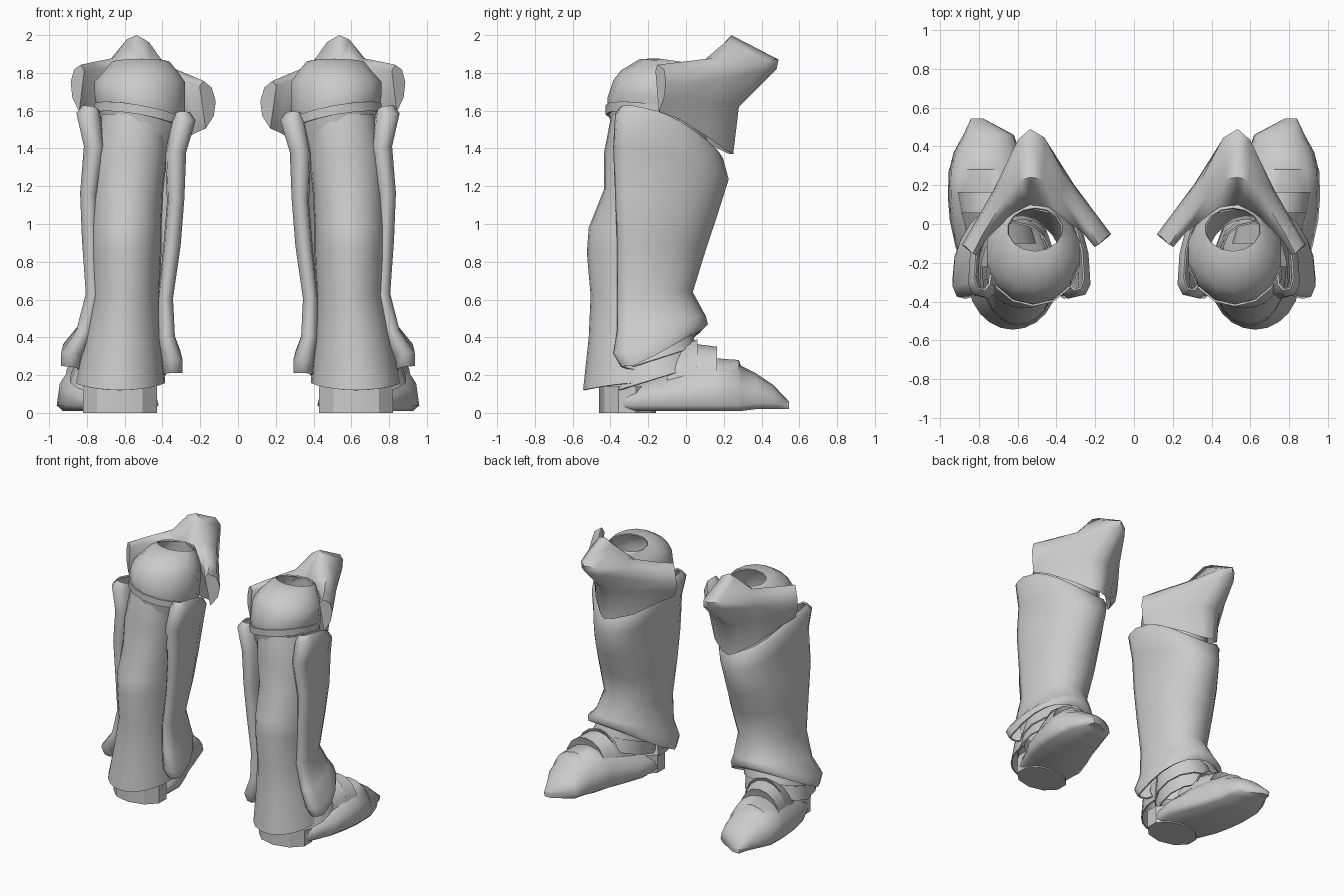
import bpy
import bmesh
from math import sin, cos, pi

if "Cube" in bpy.data.objects:
    bpy.data.objects.remove(bpy.data.objects["Cube"])

steel = bpy.data.materials.new("grey_steel")
steel.use_nodes = True
GREY = (0.6, 0.6, 0.6, 1)
steel.diffuse_color = GREY
steel.node_tree.nodes["Principled BSDF"].inputs["Base Color"].default_value = GREY


def loft(name, rows, closed=False, caps=False, thickness=0.0, angle=0.7):
    """Skin a list of equal-length point rows and mirror it to the other leg."""
    bm = bmesh.new()
    grid = [[bm.verts.new(p) for p in row] for row in rows]
    count = len(grid[0])
    for a, b in zip(grid, grid[1:]):
        for i in range(count if closed else count - 1):
            j = (i + 1) % count
            bm.faces.new((a[i], a[j], b[j], b[i]))
    if caps:
        bm.faces.new(grid[0])
        bm.faces.new(grid[-1])
    bmesh.ops.recalc_face_normals(bm, faces=bm.faces)
    mesh = bpy.data.meshes.new(name)
    bm.to_mesh(mesh)
    bm.free()
    mesh.materials.append(steel)
    obj = bpy.data.objects.new(name, mesh)
    bpy.context.collection.objects.link(obj)
    bpy.ops.object.select_all(action="DESELECT")
    obj.select_set(True)
    bpy.context.view_layer.objects.active = obj
    if thickness:
        shell = obj.modifiers.new("shell", "SOLIDIFY")
        shell.thickness = thickness
        shell.offset = 0
        bpy.ops.object.modifier_apply(modifier="shell")
    obj.modifiers.new("other_leg", "MIRROR").use_mirror_merge = False
    bpy.ops.object.modifier_apply(modifier="other_leg")
    bpy.ops.object.shade_smooth_by_angle(angle=angle)


def ring(x0, x1, y0, y1, z_back, z_front, tilt=0.0, sides=14):
    """Closed oval, sloping from heel side to toe side and tilted sideways."""
    pts = []
    for i in range(sides):
        a = 2 * pi * i / sides
        t = (1 - cos(a)) / 2
        across = (x1 - x0) / 2 * sin(a)
        pts.append(((x0 + x1) / 2 + across, y0 + (y1 - y0) * t,
                    z_back + (z_front - z_back) * t + tilt * across))
    return pts


def arc(x0, x1, y_open, y_far, z_open, z_far, bow=1.5, steps=12):
    """Half oval, open towards y_open; bow shapes the slope of its edge."""
    pts = []
    for i in range(steps + 1):
        a = pi * i / steps
        s = max(sin(a), 0)
        pts.append(((x0 + x1) / 2 - (x1 - x0) / 2 * cos(a),
                    y_open + (y_far - y_open) * s ** 0.85,
                    z_open + (z_far - z_open) * s ** bow))
    return pts


# Shin guard with rounded, rolled rear edges, slightly lower on the inner side
def shin_row(z_open, z_far, x0, x1, y_open, y_far, curl):
    body = arc(x0, x1, y_open + 0.06, y_far, z_open, z_far, 1.5 if z_open > 1 else 1.0)

    def lip(x, d):
        return [(x + d * curl, y_open + 0.09, z_open - 0.02),
                (x + d * curl * 0.92, y_open + 0.03, z_open - 0.01),
                (x + d * curl * 0.6, y_open, z_open),
                (x + d * curl * 0.2, y_open + 0.01, z_open)]
    row = lip(x0, 1) + body + lip(x1, -1)[::-1]
    return [(x, y, z + 0.06 * (x - 0.6)) for x, y, z in row]


shin = [
    (1.61, 1.38, .26, .82, -.34, .17, .08),
    (1.57, 1.35, .23, .85, -.37, .19, .12),
    (1.40, 1.24, .28, .81, -.38, .22, .10),
    (1.15, 1.05, .29, .83, -.37, .16, .08),
    (.90, .87, .31, .82, -.36, .10, .08),
    (.62, .64, .35, .80, -.36, .03, .07),
    (.42, .51, .34, .85, -.36, .10, .08),
    (.30, .47, .30, .93, -.38, .11, .10),
    (.23, .44, .30, .93, -.34, .08, .09),
]
loft("shin_guards", [shin_row(*r) for r in shin], thickness=0.012, angle=1.2)

# Calf plate, open towards the shin
calf = [
    (1.58, .37, .72, -.39),
    (1.37, .38, .76, -.43),
    (1.18, .40, .77, -.43),
    (.98, .41, .78, -.51),
    (.85, .41, .78, -.52),
    (.62, .42, .77, -.50),
    (.40, .41, .81, -.51),
    (.12, .39, .86, -.54),
]
loft("calf_plates", [arc(x0, x1, -.22, y, z + (.04 if z < .2 else 0), z)
                     for z, x0, x1, y in calf], thickness=0.01)

# Knee sleeve with an open top, and its tilted lower band
sleeve = [
    (.34, .72, -.37, .11, 1.42, 1.28, .18),
    (.29, .75, -.41, .10, 1.61, 1.54, .18),
    (.28, .76, -.41, .10, 1.67, 1.62, .15),
    (.28, .76, -.38, .10, 1.76, 1.74, 0),
    (.32, .71, -.34, .10, 1.81, 1.80, 0),
    (.36, .67, -.24, .10, 1.87, 1.83, 0),
    (.37, .65, -.14, .08, 1.87, 1.84, 0),
]
loft("knee_sleeves", [ring(*r) for r in sleeve], closed=True, thickness=0.01)
loft("knee_bands", [ring(.28, .76, -.42, .08, z, z - .08, .18) for z in (1.58, 1.63)],
     closed=True, thickness=0.01)

# Winged knee guard: half columns of (offset, y, z), from the middle outwards
half = [
    [(0, .10, 1.84), (0, .24, 2.0), (0, .49, 1.87), (0, .48, 1.82), (0, .28, 1.62), (0, .25, 1.37)],
    [(.08, .07, 1.83), (.06, .23, 1.97), (.07, .44, 1.86), (.08, .42, 1.80),
     (.09, .24, 1.62), (.06, .22, 1.38)],
    [(.13, .04, 1.80), (.14, .15, 1.86), (.18, .21, 1.82), (.21, .19, 1.74),
     (.19, .14, 1.62), (.17, .14, 1.43)],
    [(.25, -.06, 1.79), (.27, -.03, 1.82), (.31, .01, 1.78), (.33, .01, 1.70),
     (.32, -.01, 1.62), (.29, -.02, 1.52)],
    [(.31, -.14, 1.77), (.33, -.13, 1.80), (.37, -.09, 1.77), (.39, -.08, 1.70),
     (.38, -.09, 1.62), (.34, -.12, 1.55)],
]


def knee_column(col, side):
    reach = 1.07 if side < 0 else 0.9
    return [(.535 + side * d * reach, y - side * d * .07, z + side * d * .13)
            for d, y, z in col]


columns = [knee_column(c, -1) for c in half[:0:-1]] + [knee_column(c, 1) for c in half]
loft("knee_guards", columns, closed=True, caps=True, angle=1.1)


# Arched section standing across the foot
def foot_section(y, cx, width, top, bottom=0.0):
    pts = [(cx - width * .85, y, bottom), (cx + width * .85, y, bottom)]
    for i in range(9):
        a = pi * i / 8
        rise = max(sin(a), 0) ** 0.8
        pts.append((cx + width * cos(a), y, bottom + .03 + (top - bottom - .03) * rise))
    return pts


# Toe shell
boot = [
    (-.36, .63, .18, .13, .01),
    (-.27, .64, .21, .15, .01),
    (-.12, .67, .25, .21, .01),
    (.02, .71, .24, .26, .01),
    (.14, .74, .22, .29, .01),
    (.28, .76, .195, .28, .01),
    (.29, .76, .19, .25, .01),
    (.37, .76, .17, .21, .02),
    (.46, .75, .13, .15, .02),
    (.545, .81, .03, .06, .02),
]
loft("boots", [foot_section(*r) for r in boot], closed=True, caps=True, angle=1.1)

# Stepped plates over the instep
instep = [
    (-.10, .68, .18, .32, .1),
    (.06, .72, .18, .39, .1),
    (.05, .72, .18, .365, .1),
    (.165, .75, .17, .35, .1),
    (.14, .75, .15, .27, .1),
]
loft("instep_plates", [foot_section(*r) for r in instep], closed=True, caps=True, angle=0.6)

# Heel block
loft("heels", [ring(.42, .83, -.46, -.16, z, z, sides=10) for z in (0, .14)],
     closed=True, caps=True, angle=0.5)

# Overlapping ankle plates
for n, name in enumerate(("lower", "upper")):
    lift = n * .1
    grow = n * .02
    loft(name + "_ankle_plates",
         [ring(.45 - grow, .89 - grow, -.42, .07 - grow, .10 + lift, .25 + lift),
          ring(.44 - grow, .84 - grow, -.41, .03 - grow, .24 + lift, .38 + lift)],
         closed=True, thickness=0.01, angle=0.6)
